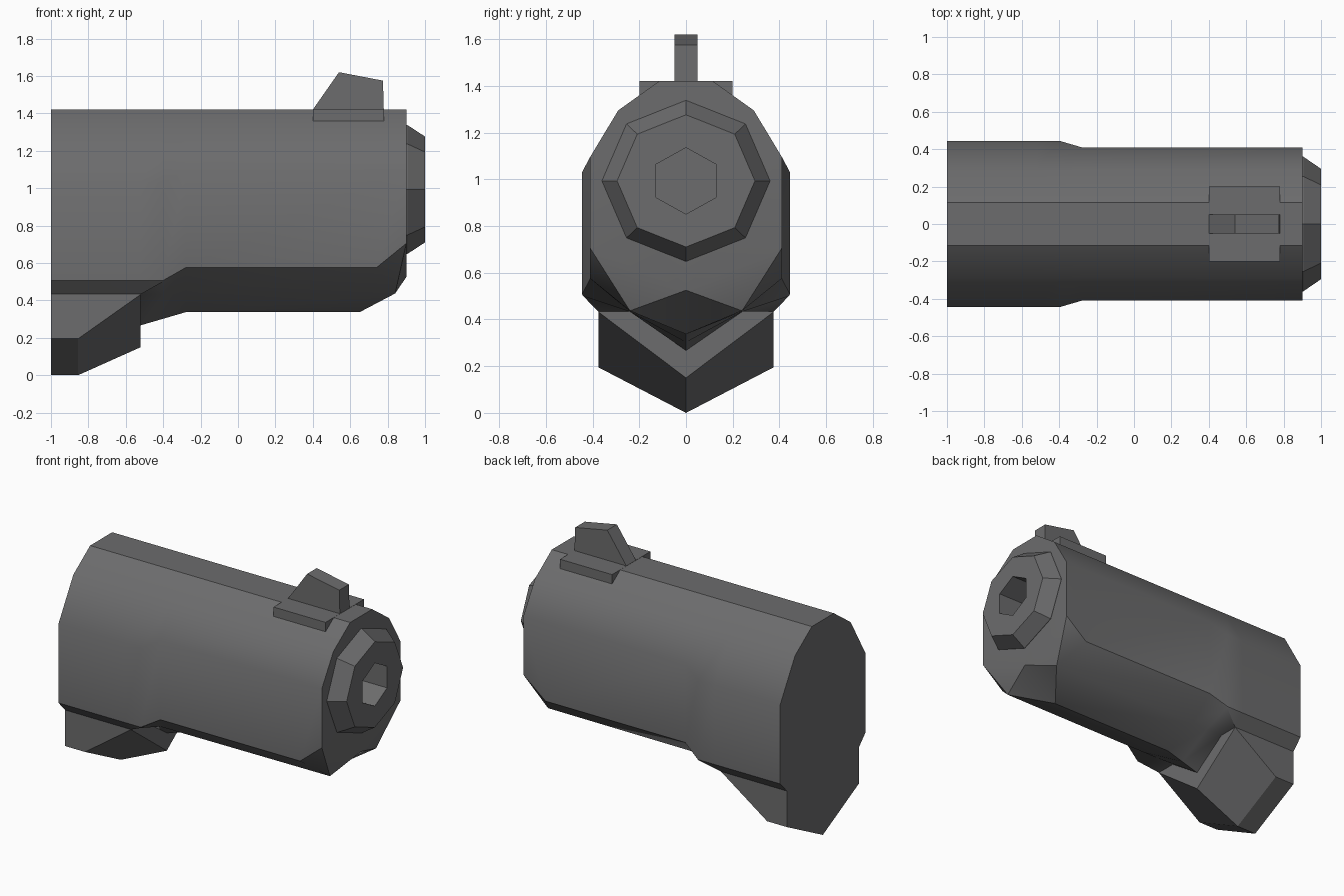
import bpy, bmesh, math

if "Cube" in bpy.data.objects:
    bpy.data.objects.remove(bpy.data.objects["Cube"], do_unlink=True)

steel = bpy.data.materials.new("dark_grey_steel")
steel.use_nodes = True
colour = (0.15, 0.15, 0.153, 1)
steel.diffuse_color = colour
steel.node_tree.nodes["Principled BSDF"].inputs["Base Color"].default_value = colour


def finish(name, bm):
    bmesh.ops.remove_doubles(bm, verts=bm.verts, dist=0.0005)
    bmesh.ops.recalc_face_normals(bm, faces=bm.faces)
    mesh = bpy.data.meshes.new(name)
    bm.to_mesh(mesh)
    bm.free()
    obj = bpy.data.objects.new(name, mesh)
    bpy.context.collection.objects.link(obj)
    mesh.materials.append(steel)
    return obj


def smooth(obj):
    bpy.ops.object.select_all(action='DESELECT')
    obj.select_set(True)
    bpy.context.view_layer.objects.active = obj
    bpy.ops.object.shade_smooth_by_angle(angle=math.radians(33))


def loft(name, rings):
    """Join equal rings of points and cap both ends."""
    bm = bmesh.new()
    loops = [[bm.verts.new(p) for p in ring] for ring in rings]
    for a, b in zip(loops, loops[1:]):
        for i in range(len(a)):
            j = (i + 1) % len(a)
            bm.faces.new((a[i], a[j], b[j], b[i]))
    bm.faces.new(loops[0])
    bm.faces.new(loops[-1])
    return finish(name, bm)


def mirrored(half):
    return half + [(x, -y, z) for x, y, z in reversed(half)]


def section(x, side, low, lip, keel, shoulder):
    """Shell cross-section: flat top, sloped shoulders, side, lip and keel."""
    pts = [(0.115, 1.42), (0.29, 1.295), (side, shoulder),
           (side, low), lip, (0.24, 0.433), (0, keel)]
    return [(x, y, z) for y, z in pts]


def polygon(x, sides, ry, rz):
    return [(x, ry * math.sin(a), 0.993 + rz * math.cos(a))
            for a in (math.tau * i / sides for i in range(sides))]


# Shell: wide rear, tapering to a slimmer front with a bevelled chin
lip = (0.375, 0.433)
slim = section(-0.28, 0.41, 0.575, (0.41, 0.575), 0.337, 1.096)
chin = [(0.9, y, z) for _, y, z in slim[:3]]
chin += [(0.74, 0.41, 0.575)] * 2 + [(0.84, 0.24, 0.437), (0.65, 0, 0.337)]
nose = chin[:3] + [(0.9, 0.41, 0.705)] * 2 + [chin[5], (0.9, 0, 0.525)]
cap = nose[:5] + [nose[6]] * 2
halves = [section(-1, 0.445, 0.507, lip, 0.433, 1.03),
          section(-0.52, 0.445, 0.507, lip, 0.433, 1.03),
          section(-0.52, 0.445, 0.507, lip, 0.267, 1.03),
          section(-0.4, 0.445, 0.507, (0.44, 0.5), 0.302, 1.03),
          slim, chin, nose, cap]
shell = loft("shell", [mirrored(h) for h in halves])

# Octagonal muzzle ring
muzzle = loft("muzzle", [polygon(0.6, 8, 0.36, 0.345),
                         polygon(0.905, 8, 0.36, 0.345),
                         polygon(1.0, 8, 0.295, 0.283)])

# Hexagonal bore cut through muzzle and shell
cutter = loft("bore_cutter", [polygon(0.6, 6, 0.148, 0.142),
                              polygon(1.1, 6, 0.148, 0.142)])
for obj in (shell, muzzle):
    bore = obj.modifiers.new("bore", 'BOOLEAN')
    bore.operation = 'DIFFERENCE'
    bore.solver = 'EXACT'
    bore.object = cutter
cutter.hide_render = True
cutter.hide_set(True)

# Keeled lug under the rear
lug_halves = []
for x, side_low, keel in ((-1, 0.195, 0), (-0.855, 0.195, 0), (-0.52, 0.432, 0.15)):
    lug_halves.append([(x, 0.375, 0.433), (x, 0.375, side_low), (x, 0, keel)])
loft("rear_lug", [mirrored(h) for h in lug_halves])


# Front sight: base plate and blade, extruded across the width
def plate(name, outline, half_width):
    return loft(name, [[(x, s * half_width, z) for x, z in outline] for s in (-1, 1)])


plate("sight_base", [(0.4, 1.357), (0.4, 1.421), (0.78, 1.421), (0.78, 1.357)], 0.2)
plate("sight_blade", [(0.4, 1.4), (0.4, 1.42), (0.54, 1.62), (0.775, 1.575), (0.78, 1.4)], 0.05)

smooth(shell)
